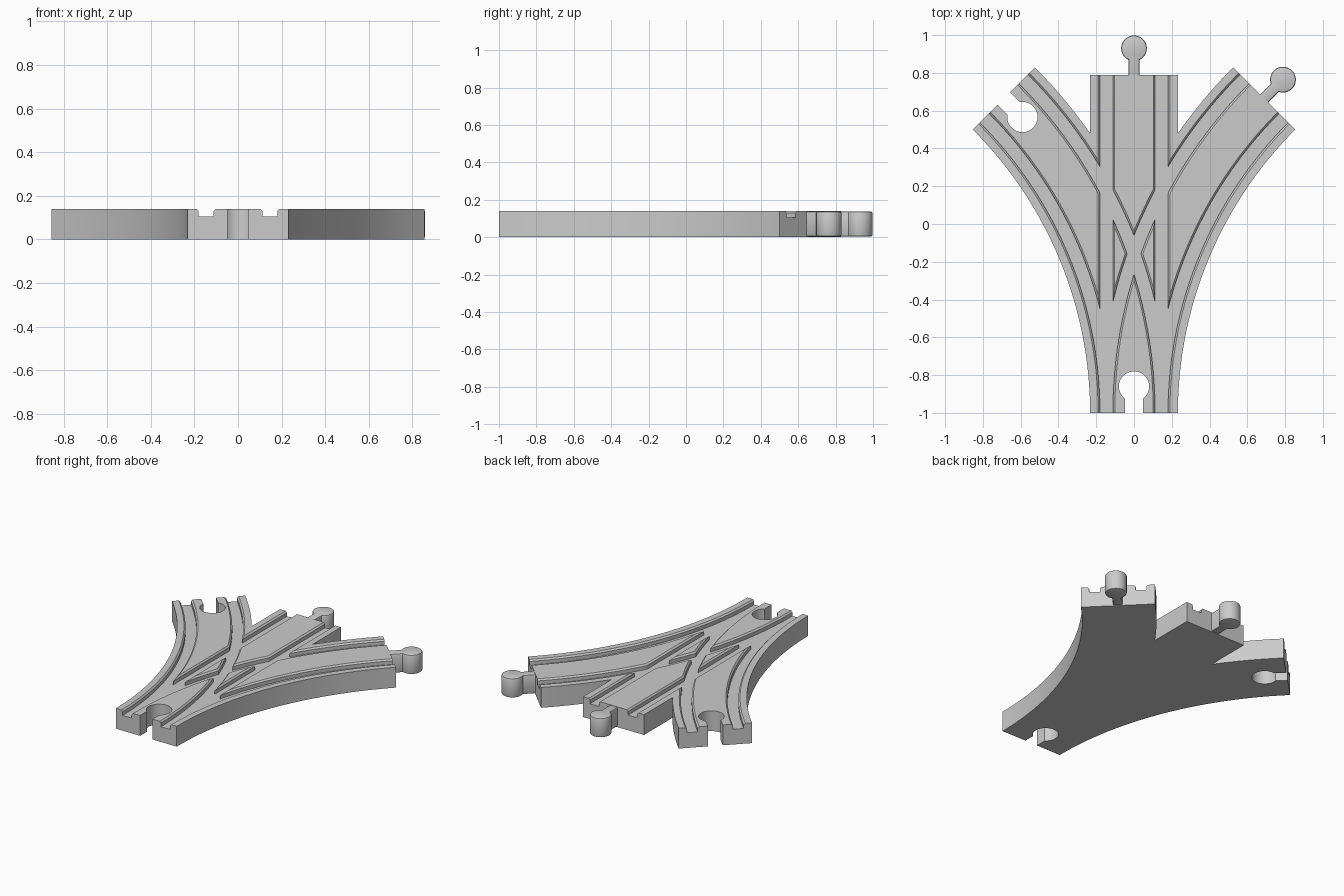
import bpy, bmesh
from math import sin, cos, asin, sqrt, pi, radians
from mathutils import Matrix

cube = bpy.data.objects.get("Cube")
if cube:
    bpy.data.objects.remove(cube, do_unlink=True)

R = 2.355          # centreline radius of the curved branches
HALF = 0.2325      # half the track width
H = 0.14           # track thickness
BACK = 0.79        # back end of the straight branch
FLOOR = 0.105      # groove floor
ARM = (R * (1 - cos(pi / 4)), R * sin(pi / 4) - 1)

grey = bpy.data.materials.new("plain grey")
grey.use_nodes = True
grey.diffuse_color = (0.6, 0.6, 0.6, 1)
grey.node_tree.nodes["Principled BSDF"].inputs["Base Color"].default_value = (0.6, 0.6, 0.6, 1)


def make_object(name, bm):
    bmesh.ops.recalc_face_normals(bm, faces=bm.faces)
    mesh = bpy.data.meshes.new(name)
    bm.to_mesh(mesh)
    bm.free()
    mesh.materials.append(grey)
    obj = bpy.data.objects.new(name, mesh)
    bpy.context.collection.objects.link(obj)
    return obj


def extrude_outline(name, points, z0, z1, bevel=0):
    bm = bmesh.new()
    face = bm.faces.new([bm.verts.new((x, y, z0)) for x, y in points])
    top = bmesh.ops.extrude_face_region(bm, geom=[face])["geom"]
    verts = [v for v in top if isinstance(v, bmesh.types.BMVert)]
    bmesh.ops.translate(bm, verts=verts, vec=(0, 0, z1 - z0))
    if bevel:
        rims = [e for e in bm.edges if abs(e.verts[0].co.z - e.verts[1].co.z) < 1e-5]
        bmesh.ops.bevel(bm, geom=rims, offset=bevel, segments=2, profile=0.5, affect='EDGES')
    return make_object(name, bm)


def arc_point(offset, t):
    r = R + offset
    return (R - r * cos(t), r * sin(t) - 1)


def keyhole(radius, neck, base, dist=0.14, steps=40):
    a = asin(neck / radius) - pi / 2
    sweep = pi - 2 * a
    pts = [(neck, base)]
    for i in range(steps + 1):
        t = a + sweep * i / steps
        pts.append((radius * cos(t), dist + radius * sin(t)))
    return pts + [(-neck, base)]


def place(obj, xy, degrees):
    obj.data.transform(Matrix.Translation((*xy, 0)) @ Matrix.Rotation(radians(degrees), 4, 'Z'))
    return obj


def groove_cutter(side, a, b):
    """Sweep a chamfered groove section; side 0 is straight, 1 right, -1 left."""
    flare = 0.02
    profile = [(a, FLOOR), (a, H - 0.01), (a - flare, H + 0.01),
               (b + flare, H + 0.01), (b, H - 0.01), (b, FLOOR)]
    steps = 40 if side else 1
    bm = bmesh.new()
    rings = []
    for i in range(steps + 1):
        f = i / steps
        ring = []
        for o, z in profile:
            if side:
                x, y = arc_point(o, -0.03 + f * (pi / 4 + 0.06))
                x *= side
            else:
                x, y = o, -1.1 + f * (BACK + 1.2)
            ring.append(bm.verts.new((x, y, z)))
        rings.append(ring)
    n = len(profile)
    for p, q in zip(rings, rings[1:]):
        for k in range(n):
            bm.faces.new((p[k], p[(k + 1) % n], q[(k + 1) % n], q[k]))
    bm.faces.new(rings[0])
    bm.faces.new(rings[-1])
    return make_object("groove_cutter", bm)


def cut(target, cutter):
    cutter.hide_render = True
    bpy.context.view_layer.objects.active = target
    mod = target.modifiers.new("cut", 'BOOLEAN')
    mod.operation = 'DIFFERENCE'
    mod.solver = 'EXACT'
    mod.object = cutter
    bpy.ops.object.modifier_apply(modifier=mod.name)
    bpy.data.objects.remove(cutter, do_unlink=True)


# Track body: three branches in one mirrored outline
N = 40
half = [arc_point(-HALF, pi / 4 * i / N) for i in range(N + 1)]
outer = R + HALF
t_meet = asin(sqrt(outer ** 2 - (R - HALF) ** 2) / outer)
half += [arc_point(HALF, pi / 4 + (t_meet - pi / 4) * i / 16) for i in range(17)]
half.append((HALF, BACK))
body = extrude_outline("track_body", half + [(-x, y) for x, y in reversed(half)], 0, H)

# Sockets at the front and on the left branch
for xy, turn in (((0, -1), 0), ((-ARM[0], ARM[1]), -135)):
    cut(body, place(extrude_outline("socket_cutter", keyhole(0.08, 0.047, -0.1), -0.1, H + 0.1), xy, turn))

# Wheel grooves on all three branches
for side in (0, 1, -1):
    for a, b in ((0.112, 0.18), (-0.18, -0.112)):
        cut(body, groove_cutter(side, a, b))

# Connector pegs at the back and on the right branch
pegs = [place(extrude_outline(name, keyhole(0.068, 0.03, -0.02), 0.004, 0.137, 0.009), xy, turn)
        for name, xy, turn in (("back_peg", (0, BACK), 0), ("right_peg", ARM, -45))]

# Smooth curved walls while keeping edges crisp
for obj in [body] + pegs:
    bpy.ops.object.select_all(action='DESELECT')
    obj.select_set(True)
    bpy.context.view_layer.objects.active = obj
    bpy.ops.object.shade_smooth_by_angle(angle=radians(30))
